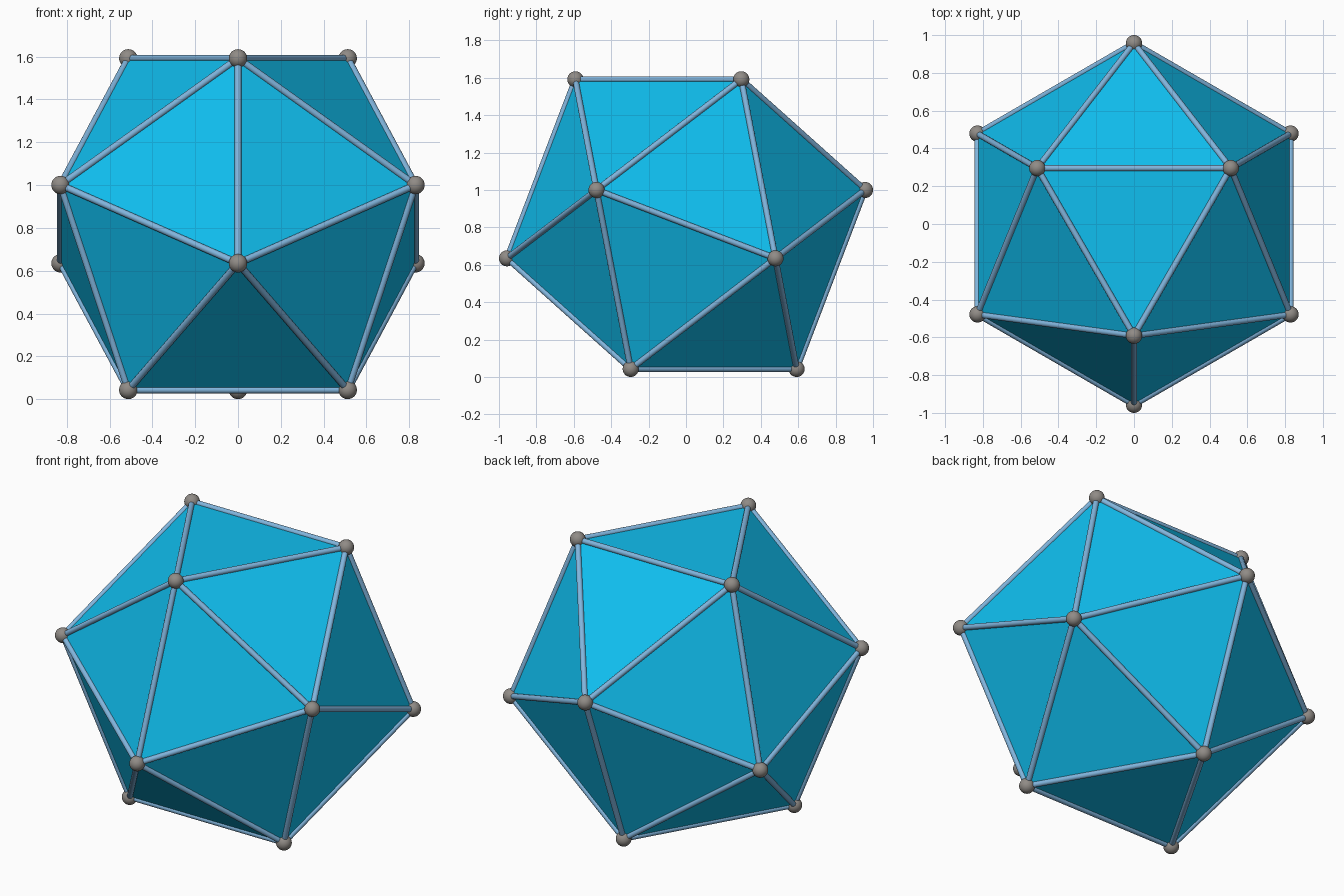
import bpy, bmesh
from math import cos, sin, sqrt, radians
from mathutils import Vector

if "Cube" in bpy.data.objects:
    bpy.data.objects.remove(bpy.data.objects["Cube"])

BALL = 0.043          # joint radius
ROD = 0.016           # strut radius
PHI = (1 + sqrt(5)) / 2
OUTER = 1 - BALL      # radius of the two middle vertex rings
INNER = OUTER / PHI   # radius of the top and bottom triangles
EDGE = INNER * sqrt(3)
HALF = EDGE * PHI ** 2 / (2 * sqrt(3))
MID = sqrt((HALF ** 2 + INNER ** 2) - OUTER ** 2)
CZ = HALF + BALL


def material(name, rgb):
    m = bpy.data.materials.new(name)
    m.diffuse_color = (*rgb, 1)
    m.use_nodes = True
    m.node_tree.nodes["Principled BSDF"].inputs["Base Color"].default_value = m.diffuse_color
    return m


def triangle(radius, z, start):
    return [Vector((radius * cos(radians(start + 120 * i)),
                    radius * sin(radians(start + 120 * i)), CZ + z)) for i in range(3)]


blue = material("panel_blue", (0.005, 0.52, 0.87))
pale = material("strut_blue", (0.22, 0.46, 0.72))
grey = material("joint_grey", (0.28, 0.26, 0.24))

# Solid body: hull of four vertex triangles, standing on a face
points = (triangle(INNER, HALF, 30) + triangle(OUTER, MID, 90)
          + triangle(OUTER, -MID, 30) + triangle(INNER, -HALF, 90))
bm = bmesh.new()
for p in points:
    bm.verts.new(p)
bmesh.ops.convex_hull(bm, input=bm.verts)
bmesh.ops.recalc_face_normals(bm, faces=bm.faces)
edges = [(e.verts[0].co.copy(), e.verts[1].co.copy()) for e in bm.edges]
mesh = bpy.data.meshes.new("icosahedron_body")
bm.to_mesh(mesh)
bm.free()
mesh.materials.append(blue)
bpy.context.collection.objects.link(bpy.data.objects.new("icosahedron_body", mesh))

# Struts along every edge
for i, (a, b) in enumerate(edges):
    d = b - a
    bpy.ops.mesh.primitive_cylinder_add(vertices=24, radius=ROD, depth=d.length,
                                        location=(a + b) / 2,
                                        rotation=d.to_track_quat('Z', 'Y').to_euler())
    rod = bpy.context.object
    rod.name = f"edge_strut_{i + 1}"
    rod.data.materials.append(pale)
    bpy.ops.object.shade_smooth_by_angle()

# Ball joints at every corner
for i, p in enumerate(points):
    bpy.ops.mesh.primitive_uv_sphere_add(segments=32, ring_count=16, radius=BALL, location=p)
    ball = bpy.context.object
    ball.name = f"corner_ball_{i + 1}"
    ball.data.materials.append(grey)
    bpy.ops.object.shade_smooth()
